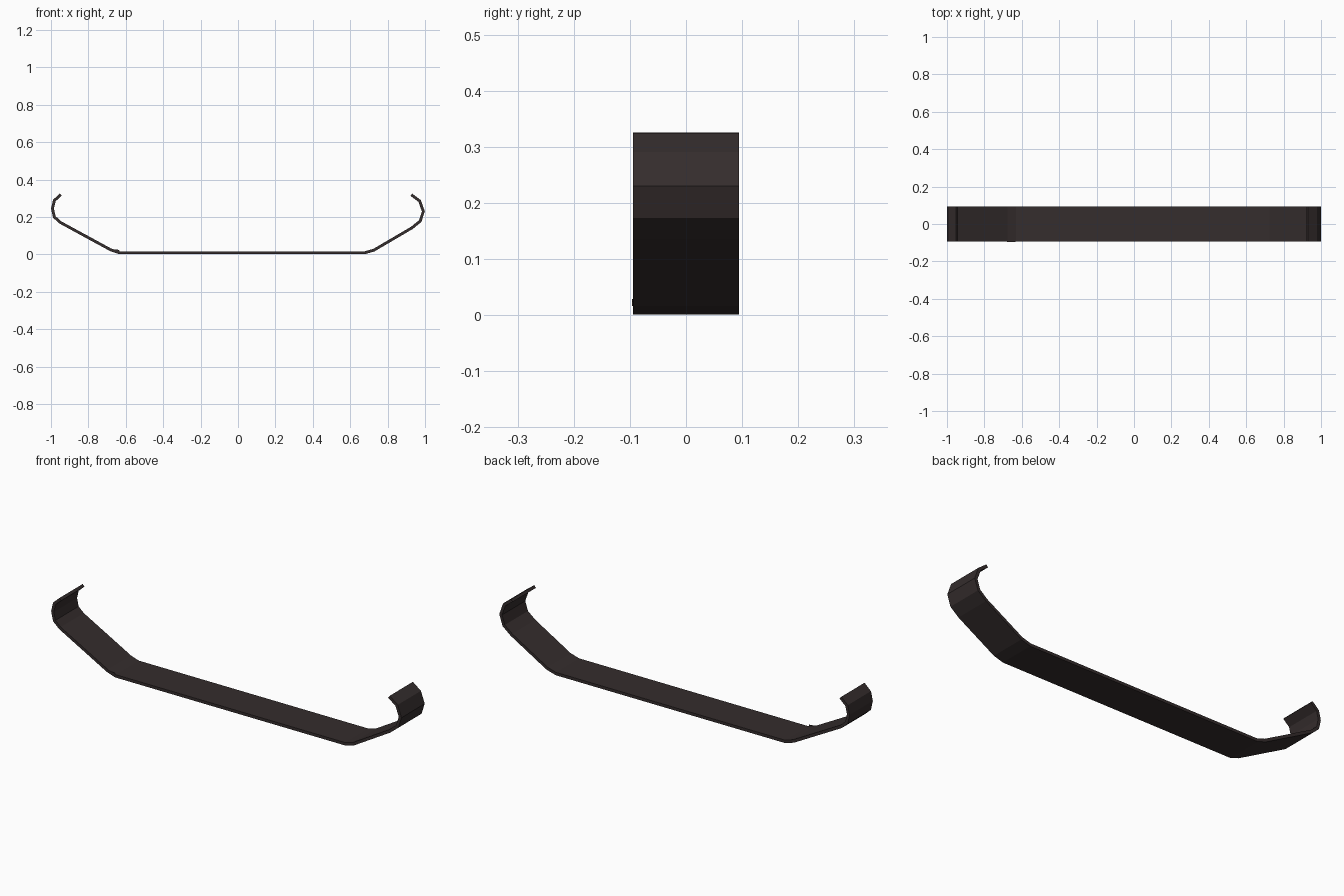
import bpy, bmesh
from mathutils import Vector

if "Cube" in bpy.data.objects:
    bpy.data.objects.remove(bpy.data.objects["Cube"])

mat = bpy.data.materials.new("dark brown metal")
mat.diffuse_color = (0.035, 0.026, 0.026, 1)
mat.use_nodes = True
mat.node_tree.nodes["Principled BSDF"].inputs["Base Color"].default_value = mat.diffuse_color

T, W = 0.015, 0.0945   # strip thickness, half width

# centre line of the bent strip in x, z
path = [(-0.947, 0.320), (-0.982, 0.288), (-0.992, 0.245), (-0.982, 0.200),
        (-0.950, 0.171), (-0.680, 0.024), (-0.633, 0.0085), (0.677, 0.0085),
        (0.727, 0.023), (0.930, 0.142), (0.974, 0.178), (0.991, 0.230),
        (0.971, 0.286), (0.927, 0.319)]


def offset(pts, d):
    # mitred offset of an open polyline
    pts = [Vector(p) for p in pts]
    out = []
    for i, p in enumerate(pts):
        dirs = []
        if i > 0:
            dirs.append((p - pts[i - 1]).normalized())
        if i < len(pts) - 1:
            dirs.append((pts[i + 1] - p).normalized())
        normals = [Vector((-v.y, v.x)) for v in dirs]
        n = sum(normals, Vector((0, 0))).normalized()
        out.append(p + n * d / n.dot(normals[0]))
    return out


def strip(name, pts, thick, y0, y1):
    # sweep a rectangular section along the path
    bm = bmesh.new()
    up, low = offset(pts, thick / 2), offset(pts, -thick / 2)
    rings = [[bm.verts.new((p.x, y, p.y)) for p, y in
              ((a, y0), (a, y1), (b, y1), (b, y0))] for a, b in zip(up, low)]
    for r, s in zip(rings, rings[1:]):
        for k in range(4):
            j = (k + 1) % 4
            bm.faces.new((r[k], r[j], s[j], s[k]))
    bm.faces.new(rings[0])
    bm.faces.new(rings[-1][::-1])
    bmesh.ops.recalc_face_normals(bm, faces=bm.faces)
    me = bpy.data.meshes.new(name)
    bm.to_mesh(me)
    bm.free()
    me.materials.append(mat)
    ob = bpy.data.objects.new(name, me)
    bpy.context.collection.objects.link(ob)


# main bent strip with hooked ends
strip("bent_strip", path, T, -W, W)
# tiny raised burr on the front edge of the left bend
strip("edge_burr", [(-0.678, 0.025), (-0.635, 0.02)], 0.008, -W - 0.002, -W + 0.001)
